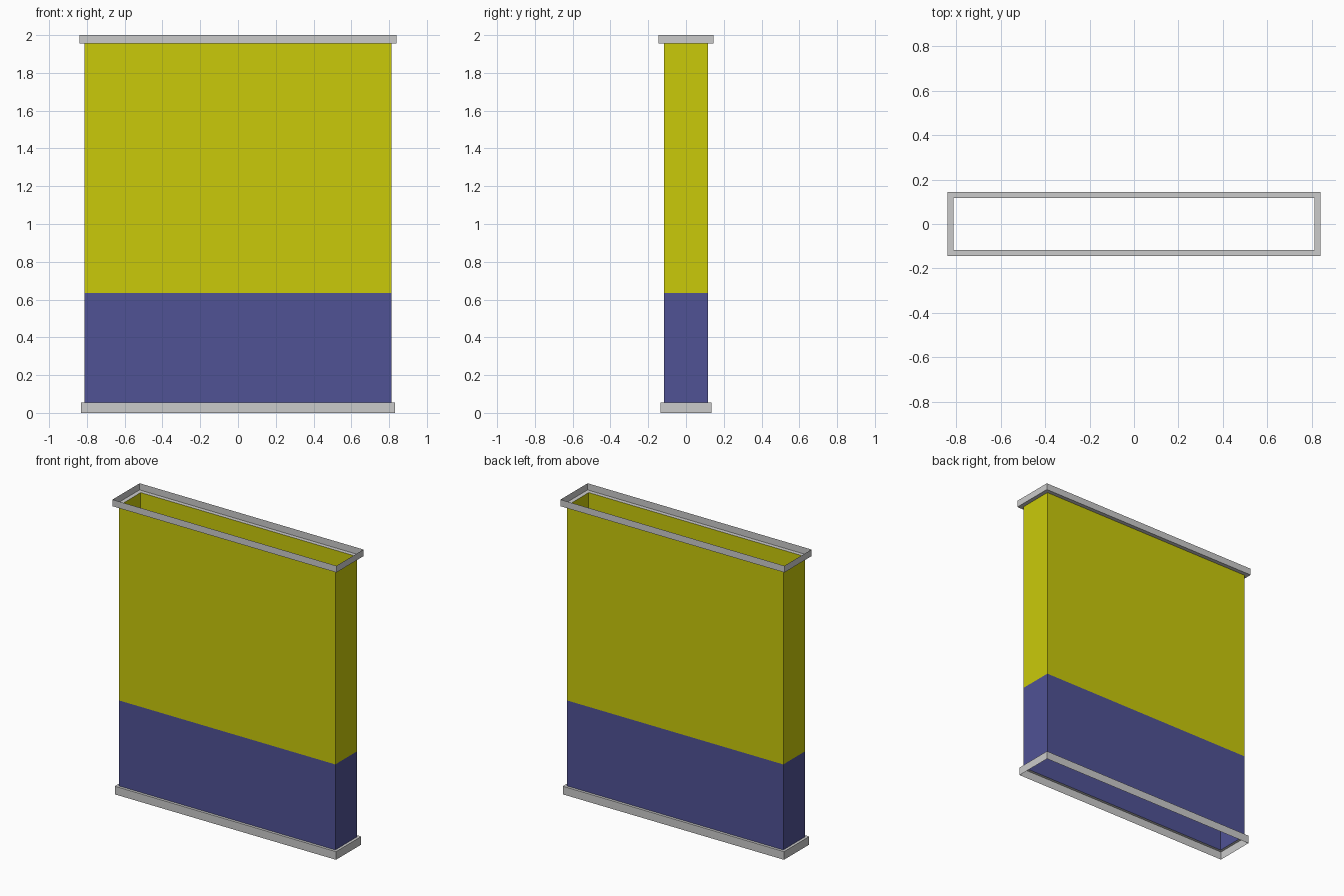
import bpy, bmesh

if "Cube" in bpy.data.objects:
    bpy.data.objects.remove(bpy.data.objects["Cube"])


def material(name, rgb):
    m = bpy.data.materials.new(name)
    m.diffuse_color = (*rgb, 1)
    m.use_nodes = True
    m.node_tree.nodes["Principled BSDF"].inputs["Base Color"].default_value = m.diffuse_color
    return m


def rect_loft(name, rings, mat=None):
    """Thin sheet lofted through rectangles given as (half_x, half_y, z)."""
    bm = bmesh.new()
    loops = [[bm.verts.new((sx * hx, sy * hy, z))
              for sx, sy in ((-1, -1), (1, -1), (1, 1), (-1, 1))]
             for hx, hy, z in rings]
    for low, high in zip(loops, loops[1:]):
        for i in range(4):
            j = (i + 1) % 4
            bm.faces.new((low[i], low[j], high[j], high[i]))
    mesh = bpy.data.meshes.new(name)
    bm.to_mesh(mesh)
    bm.free()
    obj = bpy.data.objects.new(name, mesh)
    bpy.context.collection.objects.link(obj)
    if mat:
        mesh.materials.append(mat)
    return obj


HX, HY = 0.812, 0.117              # half size of the hollow shaft
Z_LOW, Z_SPLIT, Z_HIGH = 0.055, 0.635, 1.955

# Two-coloured shaft walls, open at both ends
rect_loft("lower_wall", [(HX, HY, Z_LOW), (HX, HY, Z_SPLIT)],
          material("blue", (0.08, 0.085, 0.30)))
rect_loft("upper_wall", [(HX, HY, Z_SPLIT), (HX, HY, Z_HIGH)],
          material("yellow", (0.59, 0.59, 0.003)))

# Bottom trim: outer skirt with a flange on top
rect_loft("bottom_trim", [(HX + 0.018, HY + 0.018, 0),
                          (HX + 0.018, HY + 0.018, Z_LOW),
                          (HX, HY, Z_LOW)])

# Top trim: flange at the wall with a raised outer rim
rect_loft("top_trim", [(HX, HY, Z_HIGH),
                       (HX + 0.028, HY + 0.028, Z_HIGH),
                       (HX + 0.028, HY + 0.028, 2.0)])
